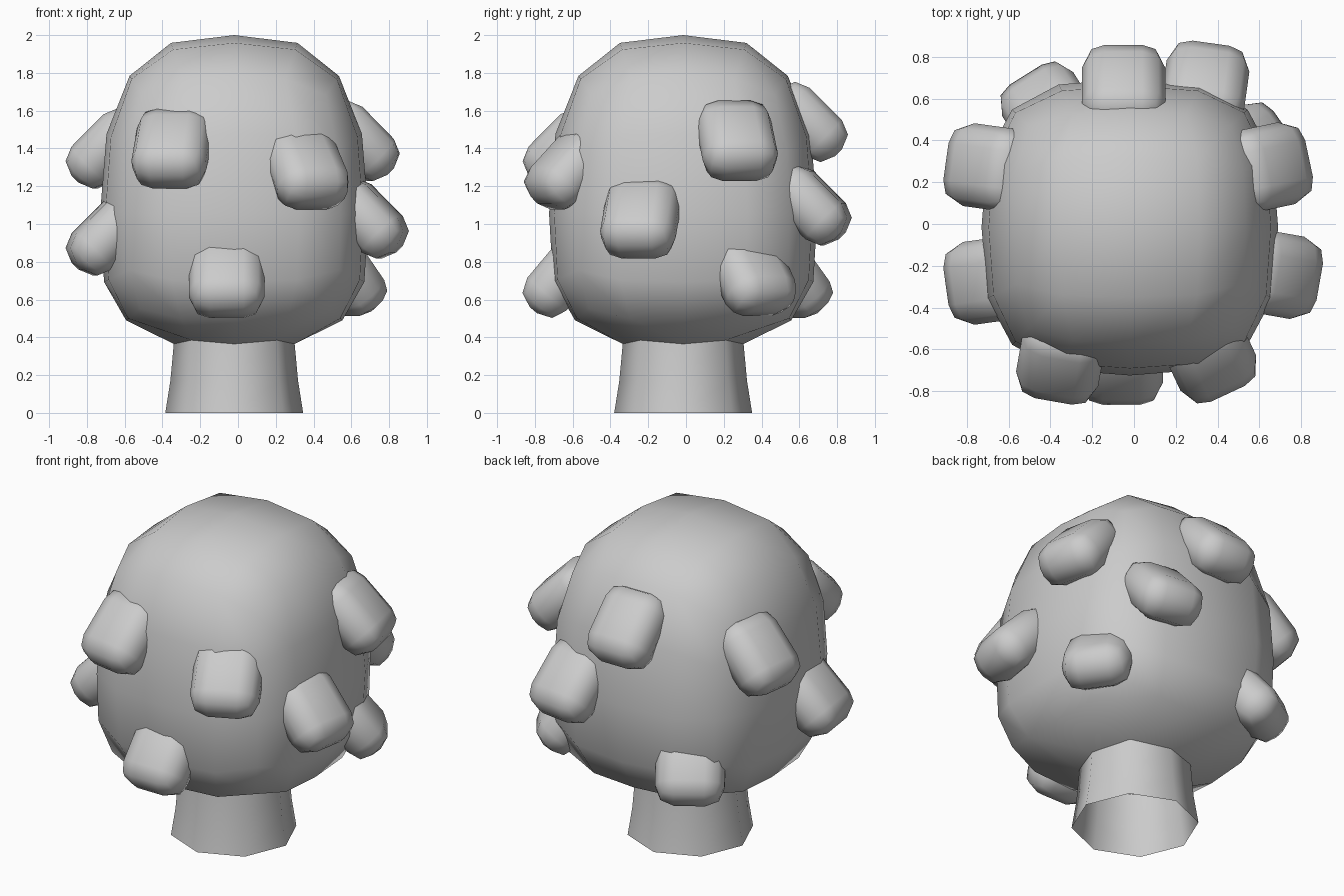
import bpy, bmesh, math
from mathutils import Matrix, Vector

if "Cube" in bpy.data.objects:
    bpy.data.objects.remove(bpy.data.objects["Cube"])

grey = bpy.data.materials.new("plain grey")
grey.use_nodes = True
grey.diffuse_color = (0.6, 0.6, 0.6, 1)
grey.node_tree.nodes["Principled BSDF"].inputs["Base Color"].default_value = (0.6, 0.6, 0.6, 1)

CENTRE = Vector((-0.02, -0.015, 0))


def finish(name, bm):
    """Turn a bmesh into a smooth grey object."""
    bmesh.ops.recalc_face_normals(bm, faces=bm.faces)
    mesh = bpy.data.meshes.new(name)
    bm.to_mesh(mesh)
    bm.free()
    mesh.materials.append(grey)
    obj = bpy.data.objects.new(name, mesh)
    bpy.context.collection.objects.link(obj)
    bpy.ops.object.select_all(action="DESELECT")
    obj.select_set(True)
    bpy.context.view_layer.objects.active = obj
    bpy.ops.object.shade_smooth_by_angle(angle=math.radians(60))
    return obj


def head_and_neck():
    bm = bmesh.new()
    bmesh.ops.create_cube(bm, size=2)
    bmesh.ops.subdivide_edges(bm, edges=bm.edges[:], cuts=3, use_grid_fill=True)

    # Open the underside where the neck joins
    hole = [f for f in bm.faces if f.calc_center_median().z < -0.99
            and max(abs(c) for c in f.calc_center_median().xy) < 0.5]
    bmesh.ops.delete(bm, geom=hole, context="FACES")
    rim = [e for e in bm.edges if e.is_boundary]
    rim_verts = {v for e in rim for v in e.verts}

    # Round the cube into a slightly boxy, bottom-heavy head
    for v in bm.verts:
        if v in rim_verts:
            corner = abs(v.co.x * v.co.y) > 0.1
            flat = v.co.xy.normalized() * 0.32
            v.co = (flat.x, flat.y, 0.385 if corner else 0.365)
            continue
        p = v.co / sum(abs(c) ** 3 for c in v.co) ** (1 / 3)
        wide = 0.71 * (1 - 0.02 * p.z)
        v.co = (p.x * wide, p.y * wide, 1.185 + 0.815 * p.z - 0.13 * (1 - p.z ** 2))

    # Flared open neck
    for radius, height in ((0.338, 0.17), (0.365, 0)):
        new = bmesh.ops.extrude_edge_only(bm, edges=rim)["geom"]
        rim = [g for g in new if isinstance(g, bmesh.types.BMEdge)]
        for v in (g for g in new if isinstance(g, bmesh.types.BMVert)):
            flat = v.co.xy.normalized() * radius
            v.co = (flat.x, flat.y, height)
    bmesh.ops.translate(bm, verts=bm.verts, vec=CENTRE)
    finish("head_and_neck", bm)


def knob(name, x, y, z, facing):
    """Rounded block leaning outward at its lower end."""
    bm = bmesh.new()
    bmesh.ops.create_cube(bm, size=1)
    bmesh.ops.scale(bm, verts=bm.verts, vec=(0.27, 0.4, 0.46))
    bmesh.ops.bevel(bm, geom=bm.edges[:], offset=0.11, segments=2,
                    profile=0.5, affect="EDGES")
    lean = 45 if z > 0.8 else 40
    place = (Matrix.Translation((x, y, z))
             @ Matrix.Rotation(math.radians(facing), 4, "Z")
             @ Matrix.Rotation(math.radians(-lean), 4, "Y"))
    # Lean sends the outer face up and the lower end outward
    place = place if (place.to_3x3() @ Vector((1, 0, 0))).z > 0 else (
        Matrix.Translation((x, y, z))
        @ Matrix.Rotation(math.radians(facing), 4, "Z")
        @ Matrix.Rotation(math.radians(lean), 4, "Y"))
    bmesh.ops.transform(bm, matrix=place, verts=bm.verts)
    finish(name, bm)


head_and_neck()

# Position and facing direction of each knob
knobs = {
    "front_right_upper_knob": (-0.35, -0.64, 1.40, 260),
    "front_left_upper_knob": (0.36, -0.62, 1.29, 295),
    "front_lower_knob": (-0.06, -0.66, 0.72, 270),
    "right_upper_knob": (-0.69, 0.27, 1.40, 172),
    "right_middle_knob": (-0.69, -0.27, 0.94, 188),
    "left_upper_knob": (0.63, 0.27, 1.44, 12),
    "left_middle_knob": (0.68, -0.24, 1.03, -10),
    "left_back_lower_knob": (0.55, 0.35, 0.73, 35),
    "back_upper_knob": (-0.05, 0.645, 1.54, 90),
    "back_left_middle_knob": (0.34, 0.655, 1.10, 82),
    "back_right_lower_knob": (-0.41, 0.54, 0.72, 122),
}
for name, spot in knobs.items():
    knob(name, *spot)
